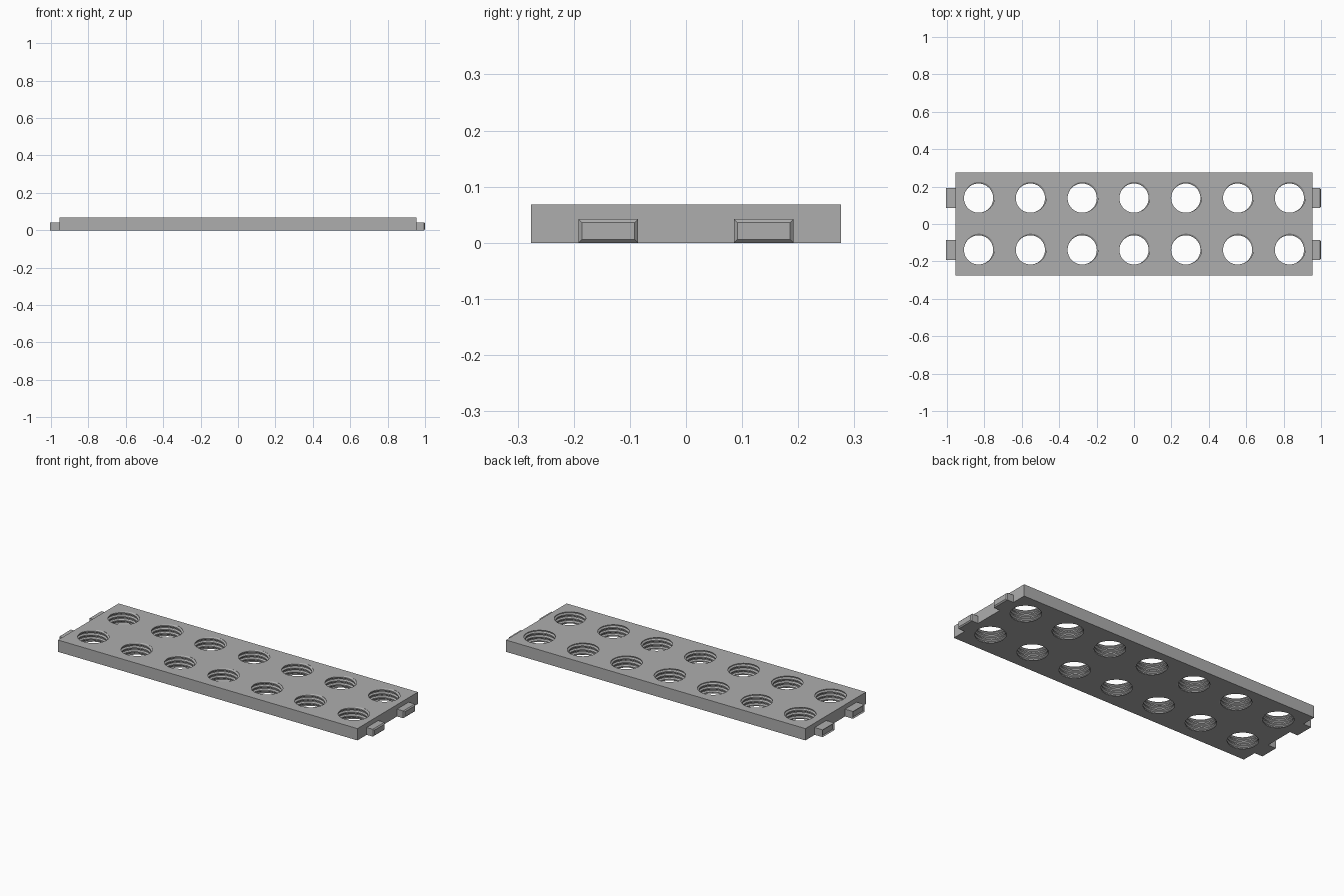
import bpy, bmesh
from math import cos, sin, pi, radians

cube = bpy.data.objects.get("Cube")
if cube:
    bpy.data.objects.remove(cube, do_unlink=True)

HALF_X, HALF_Y, HEIGHT = 0.955, 0.276, 0.068
SPACING, PITCH = 0.277, 0.0225
R_MINOR, R_MAJOR = 0.078, 0.087
SEGMENTS = 64

grey = bpy.data.materials.new("plain grey")
grey.use_nodes = True
color = (0.42, 0.42, 0.42, 1)
grey.diffuse_color = color
grey.node_tree.nodes["Principled BSDF"].inputs["Base Color"].default_value = color


def make_object(name, bm):
    mesh = bpy.data.meshes.new(name)
    bmesh.ops.recalc_face_normals(bm, faces=bm.faces)
    bm.to_mesh(mesh)
    bm.free()
    mesh.materials.append(grey)
    obj = bpy.data.objects.new(name, mesh)
    bpy.context.collection.objects.link(obj)
    return obj


def add_box(bm, x0, x1, y0, y1, z0, z1):
    verts = bmesh.ops.create_cube(bm, size=1)["verts"]
    for v in verts:
        v.co = (x1 if v.co.x > 0 else x0, y1 if v.co.y > 0 else y0,
                z1 if v.co.z > 0 else z0)
    return verts


# Trapezoid thread: (fraction of pitch, radius)
PROFILE = [(0.0, R_MAJOR), (0.2, R_MAJOR), (0.45, R_MINOR), (0.75, R_MINOR), (1.0, R_MAJOR)]


def thread_radius(phase):
    phase %= 1.0
    for (a, ra), (b, rb) in zip(PROFILE, PROFILE[1:]):
        if phase <= b:
            return ra + (rb - ra) * (phase - a) / (b - a)


def add_threaded_rod(bm, cx, cy):
    """Closed rod with a helical thread, a little taller than the plate."""
    low, high = -PITCH / 2, HEIGHT + PITCH / 2
    columns = []
    for s in range(SEGMENTS + 1):
        turn = s / SEGMENTS
        angle = 2 * pi * turn
        # top of the plate meets the groove at about 55 degrees
        shift = turn - radians(55) / (2 * pi) + HEIGHT / PITCH - 0.1
        base = -int(HEIGHT / PITCH) - 3
        column = []
        for k in range(base, 4):
            for frac, _ in PROFILE[:-1]:
                z = min(max((k + frac + shift) * PITCH, low), high)
                r = thread_radius(z / PITCH - shift)
                column.append(bm.verts.new((cx + r * cos(angle), cy + r * sin(angle), z)))
        columns.append(column)
    for a, b in zip(columns, columns[1:]):
        for i in range(len(a) - 1):
            if max(v.co.z for v in (a[i + 1], b[i + 1])) - min(a[i].co.z, b[i].co.z) > 1e-7:
                bm.faces.new((a[i], b[i], b[i + 1], a[i + 1]))
    bm.faces.new([c[0] for c in columns[:-1]][::-1])
    bm.faces.new([c[-1] for c in columns[:-1]])


# Flat plate
bm = bmesh.new()
add_box(bm, -HALF_X, HALF_X, -HALF_Y, HALF_Y, 0, HEIGHT)
plate = make_object("plate", bm)

# Grid of threaded holes, two rows of seven
bm = bmesh.new()
for i in range(7):
    for side in (-1, 1):
        add_threaded_rod(bm, (i - 3) * SPACING, side * SPACING / 2)
bmesh.ops.remove_doubles(bm, verts=bm.verts, dist=1e-5)
bmesh.ops.dissolve_degenerate(bm, edges=bm.edges, dist=1e-6)
cutter = make_object("hole_cutter", bm)
cutter.hide_render = True

cut = plate.modifiers.new("threaded_holes", "BOOLEAN")
cut.operation = "DIFFERENCE"
cut.solver = "EXACT"
cut.object = cutter
bpy.context.view_layer.objects.active = plate
bpy.ops.object.modifier_apply(modifier=cut.name)
bpy.data.objects.remove(cutter, do_unlink=True)

# Connector tabs with chamfered tips on both ends
for end, end_name in ((-1, "right"), (1, "left")):
    for side, side_name in ((-1, "front"), (1, "back")):
        bm = bmesh.new()
        y = side * SPACING / 2
        verts = add_box(bm, end * HALF_X, end, y - 0.053, y + 0.053, 0, 0.042)
        tip = [e for e in bm.edges if all(abs(v.co.x) > 0.99 for v in e.verts)]
        bmesh.ops.bevel(bm, geom=tip, offset=0.006, segments=1, affect="EDGES")
        make_object(f"{end_name}_{side_name}_tab", bm)
